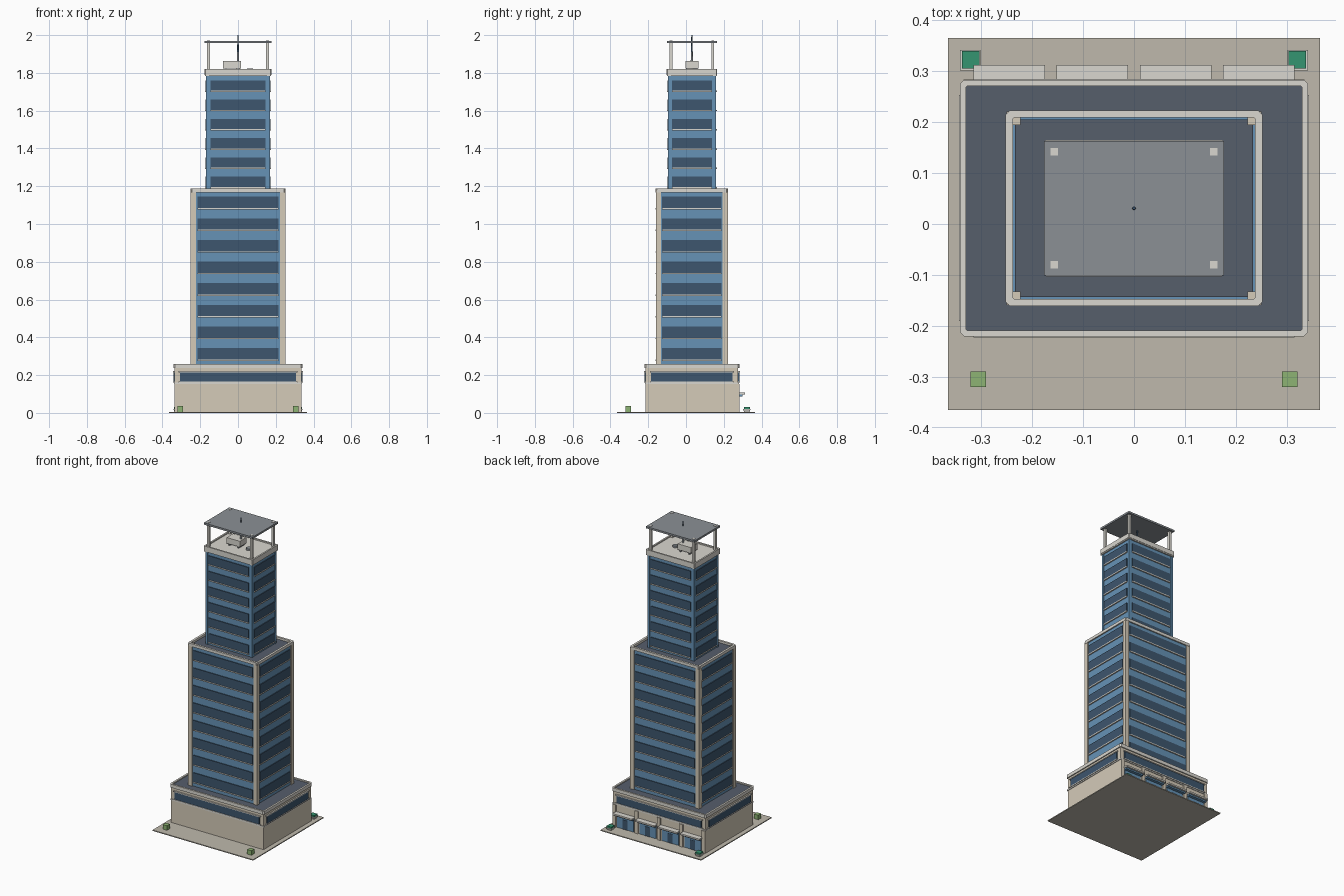
import bpy, bmesh
from mathutils import Vector, Matrix

if "Cube" in bpy.data.objects:
    bpy.data.objects.remove(bpy.data.objects["Cube"])

CY = 0.031  # tower centre line in y


def mat(name, r, g, b):
    m = bpy.data.materials.new(name)
    m.diffuse_color = (r ** 2.2, g ** 2.2, b ** 2.2, 1)
    m.use_nodes = True
    m.node_tree.nodes["Principled BSDF"].inputs["Base Color"].default_value = m.diffuse_color
    return m


STONE = mat("stone", .83, .79, .72)
TRIM = mat("trim", .85, .84, .81)
PAVE = mat("paving", .74, .72, .67)
GLASS = mat("blue_glass", .40, .57, .71)
DARK = mat("dark_glass", .25, .34, .43)
ROOF = mat("roof", .34, .37, .42)
METAL = mat("metal", .54, .56, .58)
LEAF = mat("leaf", .55, .70, .45)
TEAL = mat("teal_leaf", .22, .58, .44)


def finish(name, bm, material):
    bmesh.ops.recalc_face_normals(bm, faces=bm.faces)
    me = bpy.data.meshes.new(name)
    bm.to_mesh(me)
    bm.free()
    me.materials.append(material)
    ob = bpy.data.objects.new(name, me)
    bpy.context.collection.objects.link(ob)
    return ob


def boxes(name, material, *items):
    """Each item is (x0, x1, y0, y1, z0, z1)."""
    bm = bmesh.new()
    for x0, x1, y0, y1, z0, z1 in items:
        c = Vector(((x0 + x1) / 2, (y0 + y1) / 2, (z0 + z1) / 2))
        m = Matrix.Translation(c) @ Matrix.Diagonal((x1 - x0, y1 - y0, z1 - z0, 1))
        bmesh.ops.create_cube(bm, size=1, matrix=m)
    return finish(name, bm, material)


def block(hx, hy, z0, z1):
    return (-hx, hx, CY - hy, CY + hy, z0, z1)


def rim(name, material, hx, hy, z0, z1, t, c=0.008):
    """Rectangular parapet ring with chamfered outer corners."""
    def loop(bm, a, b, k, z):
        pts = [(a, b - k), (a - k, b), (k - a, b), (-a, b - k),
               (-a, k - b), (k - a, -b), (a - k, -b), (a, k - b)]
        return [bm.verts.new((x, CY + y, z)) for x, y in pts]
    bm = bmesh.new()
    loops = [loop(bm, hx, hy, c, z0), loop(bm, hx, hy, c, z1),
             loop(bm, hx - t, hy - t, c / 4, z1), loop(bm, hx - t, hy - t, c / 4, z0)]
    for i in range(4):
        a, b = loops[i], loops[(i + 1) % 4]
        for j in range(8):
            k = (j + 1) % 8
            bm.faces.new((a[j], a[k], b[k], b[j]))
    return finish(name, bm, material)


def four_sides(hx, hy, wx, wy, z0, z1, out, depth=0.006):
    """Thin panels on all four walls, sticking out by `out`."""
    return [(-wx, wx, CY - hy - out, CY - hy + depth, z0, z1),
            (-wx, wx, CY + hy - depth, CY + hy + out, z0, z1),
            (-hx - out, -hx + depth, CY - wy, CY + wy, z0, z1),
            (hx - depth, hx + out, CY - wy, CY + wy, z0, z1)]


def bands(name, hx, hy, wx, wy, z, pitch, height, count):
    win, sill = [], []
    for i in range(count):
        a = z + i * pitch
        win += four_sides(hx, hy, wx, wy, a, a + height, .005)
        sill += four_sides(hx, hy, wx, wy, a - .007, a, .008)
    boxes(name + "_windows", DARK, *win)
    boxes(name + "_sills", TRIM, *sill)


def corners(hx, hy, w, z0, z1):
    return [(sx * hx - w / 2, sx * hx + w / 2, CY + sy * hy - w / 2,
             CY + sy * hy + w / 2, z0, z1) for sx in (-1, 1) for sy in (-1, 1)]


def cone(name, material, x, y, z0, z1, r0, r1, n=12):
    bm = bmesh.new()
    bmesh.ops.create_cone(bm, cap_ends=True, segments=n, radius1=r0, radius2=r1,
                          depth=z1 - z0, matrix=Matrix.Translation((x, y, (z0 + z1) / 2)))
    return finish(name, bm, material)


# Site slab and podium
boxes("site_slab", PAVE, (-.365, .365, -.365, .365, 0, .006))
boxes("podium", STONE, block(.335, .245, .006, .25))
boxes("podium_ledge", TRIM, *four_sides(.335, .245, .337, .247, .153, .161, .004))
boxes("podium_windows", DARK, *four_sides(.335, .245, .308, .215, .167, .215, .006))
boxes("podium_window_frames", TRIM,
      *four_sides(.335, .245, .315, .222, .161, .167, .009),
      *four_sides(.335, .245, .315, .222, .215, .221, .009))
rim("podium_parapet", TRIM, .342, .252, .238, .26, .012)
boxes("podium_roof", ROOF, block(.33, .24, .248, .253))

# Shopfronts on the back wall
shops = [-.245, -.082, .082, .245]
boxes("shop_windows", GLASS, *[(x - .06, x + .06, .27, .281, .008, .088) for x in shops])
boxes("shop_door_panels", DARK, *[(x - .018, x + .018, .27, .283, .008, .07) for x in shops])
boxes("shop_awnings", TRIM, *[(x - .07, x + .07, .272, .312, .097, .107) for x in shops])
boxes("shop_awning_fascias", GLASS, *[(x - .065, x + .065, .272, .300, .088, .097) for x in shops])
boxes("shop_piers", STONE, *[(x - .012, x + .012, .27, .284, .006, .153)
                             for x in (-.323, -.163, 0, .163, .323)])

# Middle tower
boxes("middle_tower_glass", GLASS, block(.244, .184, .25, 1.17))
boxes("middle_tower_pillars", STONE, *corners(.237, .177, .027, .25, 1.18))
bands("middle_tower", .244, .184, .215, .158, .283, .1145, .06, 8)
rim("middle_parapet", TRIM, .252, .192, 1.168, 1.187, .014)
boxes("middle_roof", ROOF, block(.234, .174, 1.165, 1.176))

# Upper tower
boxes("upper_tower_glass", GLASS, block(.167, .124, 1.17, 1.785))
boxes("upper_tower_posts", GLASS, *corners(.162, .119, .016, 1.176, 1.785))
bands("upper_tower", .167, .124, .146, .106, 1.196, .102, .055, 6)
boxes("upper_cap", TRIM, block(.175, .132, 1.783, 1.812))
rim("upper_cap_rim", TRIM, .177, .134, 1.79, 1.82, .01, .004)

# Rooftop canopy and equipment
boxes("canopy_posts", TRIM, *corners(.157, .111, .015, 1.812, 1.972))
boxes("canopy", METAL, block(.177, .132, 1.958, 1.97))
boxes("roof_unit", TRIM, (-.08, .015, -.003, .065, 1.824, 1.862))
boxes("roof_unit_feet", METAL, *[(x, x + .01, 0, .062, 1.81, 1.825) for x in (-.07, -.005)])
cone("antenna_base", METAL, 0, CY, 1.81, 1.91, .007, .005)
cone("antenna", DARK, 0, CY, 1.9, 2.0, .005, .003)
cone("roof_vent", METAL, .063, .02, 1.81, 1.824, .016, .016, 16)

# Planting on the site
boxes("front_shrubs", LEAF, *[(s * .306 - .015, s * .306 + .015, -.32, -.29, .006, .036)
                              for s in (-1, 1)])
for s, side in ((-1, "left"), (1, "right")):
    p = cone(side + "_planter", TRIM, 0, 0, .006, .021, .021, .0283, 4)
    p.data.transform(Matrix.Rotation(0.7853982, 4, 'Z'))
    p.location = (s * .322, .322, 0)
boxes("planter_shrubs", TEAL, *[(s * .321 - .017, s * .321 + .017, .306, .34, .018, .031)
                                for s in (-1, 1)])
